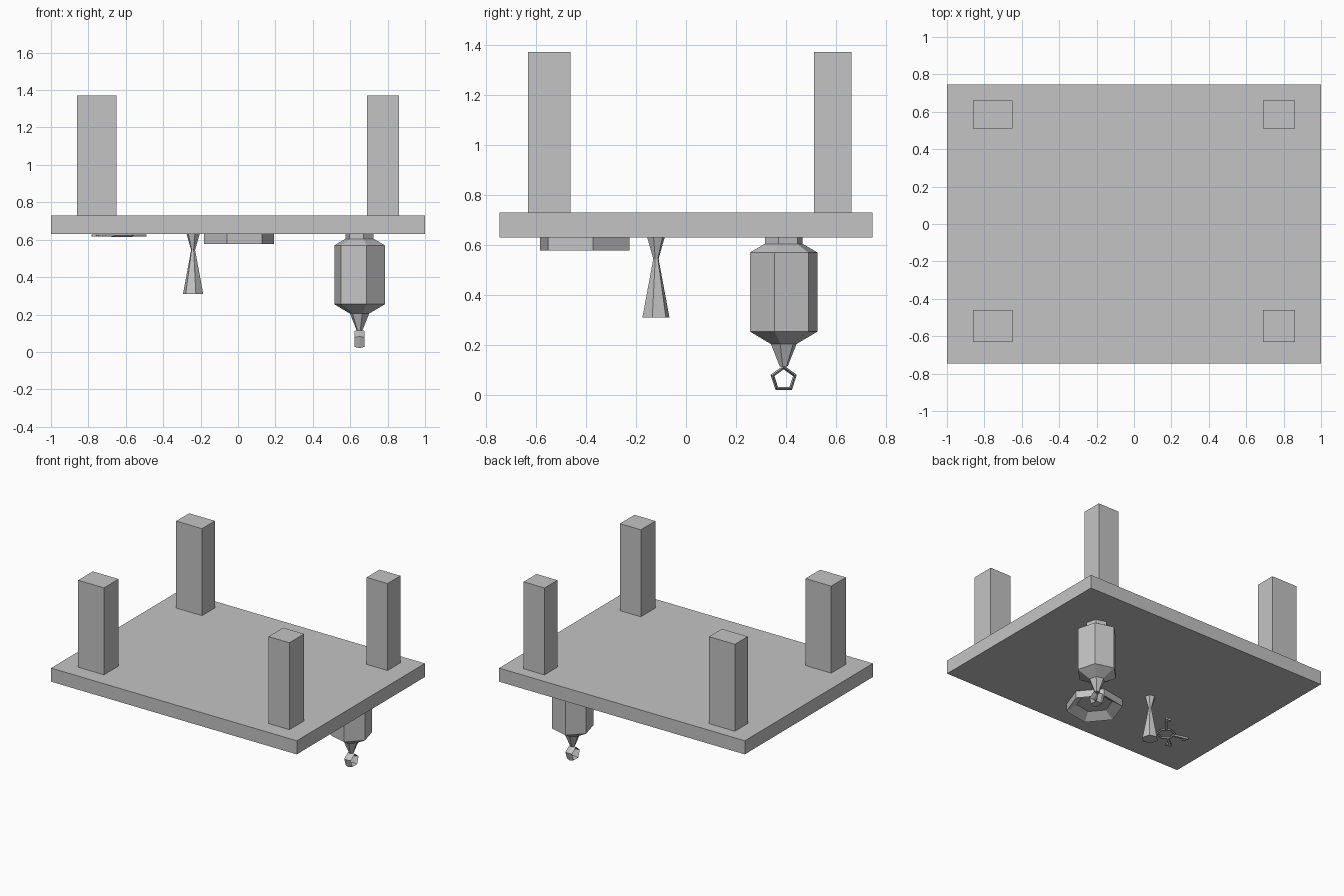
import bpy, bmesh, math
from mathutils import Vector

cube = bpy.data.objects.get("Cube")
if cube:
    bpy.data.objects.remove(cube, do_unlink=True)

grey = bpy.data.materials.new("plain grey")
grey.use_nodes = True
COLOUR = (0.55, 0.55, 0.55, 1)
grey.diffuse_color = COLOUR
grey.node_tree.nodes["Principled BSDF"].inputs["Base Color"].default_value = COLOUR


def finish(name, bm):
    bmesh.ops.recalc_face_normals(bm, faces=bm.faces)
    mesh = bpy.data.meshes.new(name)
    bm.to_mesh(mesh)
    bm.free()
    mesh.materials.append(grey)
    obj = bpy.data.objects.new(name, mesh)
    bpy.context.collection.objects.link(obj)
    return obj


def box(name, low, high):
    low, high = Vector(low), Vector(high)
    bm = bmesh.new()
    bmesh.ops.create_cube(bm, size=1)
    bmesh.ops.scale(bm, vec=high - low, verts=bm.verts)
    bmesh.ops.translate(bm, vec=(low + high) / 2, verts=bm.verts)
    return finish(name, bm)


def bridge(bm, rings, closed=False):
    """Join consecutive rings of vertices with quads."""
    pairs = list(zip(rings, rings[1:]))
    if closed:
        pairs.append((rings[-1], rings[0]))
    for a, b in pairs:
        n = len(a)
        for i in range(n):
            j = (i + 1) % n
            bm.faces.new((a[i], a[j], b[j], b[i]))


def turned(name, centre, profile, turn, sides=6):
    """Faceted solid of revolution from (radius, height) pairs."""
    bm = bmesh.new()
    rings = []
    for radius, z in profile:
        angles = [math.radians(turn) + math.tau * i / sides for i in range(sides)]
        rings.append([bm.verts.new((centre[0] + radius * math.cos(a),
                                    centre[1] + radius * math.sin(a), z)) for a in angles])
    bridge(bm, rings)
    bm.faces.new(rings[0])
    bm.faces.new(rings[-1])
    return finish(name, bm)


def loop(name, centre, right, up, radius, depth, thick, sides, turn):
    """Faceted ring in the plane of right and up."""
    centre, right, up = Vector(centre), Vector(right), Vector(up)
    axis = right.cross(up)
    bm = bmesh.new()
    rings = []
    for i in range(sides):
        a = math.radians(turn) + math.tau * i / sides
        out = right * math.cos(a) + up * math.sin(a)
        section = [(radius, depth), (radius + thick, 0), (radius, -depth), (radius - thick, 0)]
        rings.append([bm.verts.new(centre + out * r + axis * d) for r, d in section])
    bridge(bm, rings, closed=True)
    return finish(name, bm)


# Table top and legs
TOP = 0.63
box("table_top", (-1, -0.745, TOP), (1, 0.745, 0.73))
for side, x0, x1 in (("right", -0.86, -0.65), ("left", 0.69, 0.86)):
    for end, y0, y1 in (("front", -0.63, -0.46), ("back", 0.51, 0.66)):
        box(f"{end}_{side}_leg", (x0, y0, 0.73), (x1, y1, 1.37))

# Lantern with its hanging ring
turned("lantern", (0.65, 0.39),
       [(0.078, TOP), (0.078, 0.605), (0.14, 0.57), (0.14, 0.255),
        (0.053, 0.205), (0.016, 0.115)], 45)
loop("lantern_ring", (0.65, 0.39, 0.065), (0, 1, 0), (0, 0, 1), 0.047, 0.027, 0.008, 5, 90)

# Goblet
turned("goblet", (-0.24, -0.12), [(0.036, TOP), (0.011, 0.545), (0.056, 0.31)], 45)

# Plate, hollow with sloping inner walls
turned("plate", (0.005, -0.405),
       [(0.19, TOP), (0.19, 0.578), (0.12, 0.622)], 10)

# Key ring with three keys
hub = Vector((-0.62, -0.41, 0.622))
loop("key_ring", hub, (1, 0, 0), (0, 1, 0), 0.06, 0.007, 0.008, 6, 20)
for number, tip in enumerate(((-0.495, -0.25), (-0.78, -0.37), (-0.75, -0.515)), 1):
    way = Vector((tip[0] - hub.x, tip[1] - hub.y, 0))
    length, angle = way.length, math.atan2(way.y, way.x)
    shaft = box(f"key_{number}", (0.06, -0.008, -0.006), (length, 0.008, 0.006))
    bit = box(f"key_bit_{number}", (length - 0.03, 0.006, -0.005), (length - 0.01, 0.03, 0.005))
    for part in (shaft, bit):
        part.location = hub
        part.rotation_euler.z = angle
